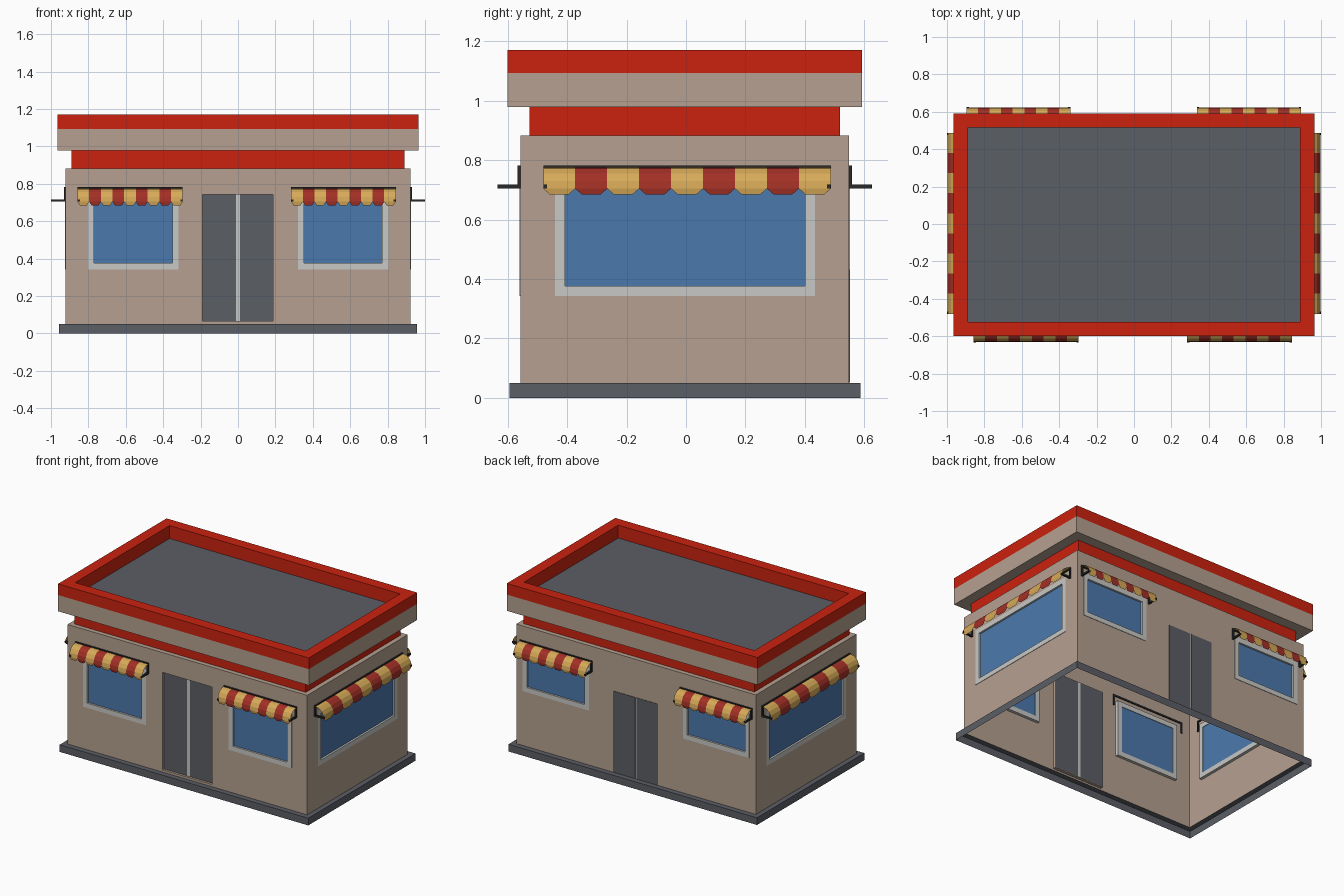
import bpy, bmesh
from mathutils import Vector

if "Cube" in bpy.data.objects:
    bpy.data.objects.remove(bpy.data.objects["Cube"])

CY = -0.004            # body centre in y
HX, HY = 0.9225, 0.553  # wall half sizes


def mat(name, rgb):
    lin = [((c / 255 + 0.055) / 1.055) ** 2.4 if c > 10 else c / 255 / 12.92 for c in rgb]
    m = bpy.data.materials.new(name)
    m.diffuse_color = (*lin, 1)
    m.use_nodes = True
    m.node_tree.nodes["Principled BSDF"].inputs["Base Color"].default_value = m.diffuse_color
    return m


BEIGE = mat("beige_wall", (181, 160, 144))
RED = mat("bright_red", (203, 34, 15))
GREY = mat("dark_grey", (91, 94, 101))
SILVER = mat("silver_frame", (200, 200, 198))
BLUE = mat("blue_glass", (75, 121, 172))
GOLD = mat("awning_gold", (214, 170, 88))
MAROON = mat("awning_red", (163, 48, 38))
BLACK = mat("black_metal", (40, 40, 42))


def finish(bm, name, *mats):
    me = bpy.data.meshes.new(name)
    bm.to_mesh(me)
    bm.free()
    for m in mats:
        me.materials.append(m)
    ob = bpy.data.objects.new(name, me)
    bpy.context.collection.objects.link(ob)
    return ob


OUT = {"front": Vector((0, -1, 0)), "back": Vector((0, 1, 0)),
       "left": Vector((-1, 0, 0)), "right": Vector((1, 0, 0))}


def place(side, u, v, d):
    """Point on a wall: u along it, v up, d outward."""
    if side in ("front", "back"):
        return Vector((u, CY + OUT[side].y * (HY + d), v))
    return Vector((OUT[side].x * (HX + d), u, v))


def quad(bm, pts, outward, index=0):
    f = bm.faces.new([bm.verts.new(p) for p in pts])
    f.normal_update()
    if f.normal.dot(outward) < 0:
        f.normal_flip()
    f.material_index = index


def add_box(bm, side, u0, u1, v0, v1, d0, d1):
    vs = [bm.verts.new(place(side, u, v, d)) for u in (u0, u1) for v in (v0, v1) for d in (d0, d1)]
    for idx in ((0, 1, 3, 2), (4, 6, 7, 5), (0, 4, 5, 1), (2, 3, 7, 6), (0, 2, 6, 4), (1, 5, 7, 3)):
        bm.faces.new([vs[i] for i in idx])


def boxes(name, side, m, *specs):
    bm = bmesh.new()
    for s in specs:
        add_box(bm, side, *s)
    bmesh.ops.recalc_face_normals(bm, faces=bm.faces)
    return finish(bm, name, m)


def border(u0, u1, v0, v1, t, d0, d1):
    """Four boxes forming a rectangular frame of width t inside the bounds."""
    return ((u0, u0 + t, v0, v1, d0, d1), (u1 - t, u1, v0, v1, d0, d1),
            (u0 + t, u1 - t, v0, v0 + t, d0, d1), (u0 + t, u1 - t, v1 - t, v1, d0, d1))


def loft(name, rings, colours, mats, cap=None):
    """Stack of rectangular rings (half x, half y, z); one colour index per band."""
    bm = bmesh.new()
    loops = [[bm.verts.new((sx * hx, CY + sy * hy, z))
              for sx, sy in ((-1, -1), (1, -1), (1, 1), (-1, 1))] for hx, hy, z in rings]
    for a, b, c in zip(loops, loops[1:], colours):
        for i in range(4):
            j = (i + 1) % 4
            bm.faces.new((a[i], a[j], b[j], b[i])).material_index = c
    if cap is not None:
        bm.faces.new(loops[-1]).material_index = cap
    return finish(bm, name, *mats)


# Open base skirt, and the stepped roof with sunken deck
loft("base_skirt", [(0.957, 0.590, 0), (0.957, 0.590, 0.05), (HX, HY, 0.05)], (0, 0), (GREY,))
loft("roof", [(HX, HY, 0.882), (0.89, 0.522, 0.882), (0.89, 0.522, 0.979), (0.965, 0.596, 0.979),
              (0.965, 0.596, 1.092), (0.965, 0.596, 1.17), (0.888, 0.519, 1.17), (0.888, 0.519, 1.08)],
     (0, 1, 0, 0, 1, 1, 1), (BEIGE, RED, GREY), cap=2)


# Thin walls with openings
def wall(side, half, holes):
    bm = bmesh.new()
    lo, hi = (-half, half) if side in ("front", "back") else (CY - half, CY + half)
    us = sorted({lo, hi, *(h[0] for h in holes), *(h[1] for h in holes)})
    vs = sorted({0.05, 0.882, *(h[2] for h in holes), *(h[3] for h in holes)})
    for a, b in zip(us, us[1:]):
        for c, d in zip(vs, vs[1:]):
            mu, mv = (a + b) / 2, (c + d) / 2
            if not any(h[0] < mu < h[1] and h[2] < mv < h[3] for h in holes):
                quad(bm, [place(side, *p, 0) for p in ((a, c), (b, c), (b, d), (a, d))], OUT[side])
    bmesh.ops.remove_doubles(bm, verts=bm.verts, dist=1e-5)
    finish(bm, side + "_wall", BEIGE)


def window(name, side, u0, u1, v0, v1):
    t = 0.033
    boxes(name + "_frame", side, SILVER, *border(u0, u1, v0, v1, t, -0.02, 0.003))
    boxes(name + "_glass", side, BLUE, (u0 + t, u1 - t, v0 + t, v1 - t, -0.016, -0.010))


# Striped barrel awning with chamfered scallops, hung on a black bracket
def awning(name, side, u0, u1, stripes=9):
    profile = ((0.008, 0.776), (0.034, 0.771), (0.056, 0.755), (0.070, 0.730), (0.074, 0.704), (0.071, 0.685))
    bm = bmesh.new()
    w = (u1 - u0) / stripes
    for s in range(stripes):
        a, b = u0 + s * w, u0 + (s + 1) * w
        for k, ((d0, z0), (d1, z1)) in enumerate(zip(profile, profile[1:])):
            cut = 0.2 * w if k == len(profile) - 2 else 0
            quad(bm, [place(side, a, z0, d0), place(side, b, z0, d0),
                      place(side, b - cut, z1, d1), place(side, a + cut, z1, d1)],
                 OUT[side] + Vector((0, 0, 0.6)), s % 2)
    bmesh.ops.remove_doubles(bm, verts=bm.verts, dist=1e-5)
    finish(bm, name + "_cloth", GOLD, MAROON)
    t = 0.012
    parts = [(u0, u1, 0.770, 0.782, -0.006, 0.009)]
    for e in (u0, u1 - t):
        parts += [(e, e + t, 0.705, 0.770, -0.006, 0.009), (e, e + t, 0.705, 0.717, 0.009, 0.077)]
    boxes(name + "_bracket", side, BLACK, *parts)


WINDOWS = {"front": [(-0.802, -0.318, 0.343, 0.735), (0.320, 0.804, 0.343, 0.735)],
           "back": [(-0.872, -0.362, 0.43, 0.735), (0.362, 0.872, 0.43, 0.735)],
           "left": [(-0.44, 0.434, 0.343, 0.735)],
           "right": [(-0.44, 0.434, 0.343, 0.735)]}
AWNINGS = {"front": [(-0.858, -0.296), (0.284, 0.844)],
           "back": [(-0.895, -0.34), (0.336, 0.893)],
           "left": [(-0.48, 0.487)],
           "right": [(-0.48, 0.487)]}
DOORWAY = (-0.195, 0.192, 0.062, 0.748)

for side in OUT:
    holes = WINDOWS[side] + ([DOORWAY] if side == "front" else [])
    wall(side, HX if side in ("front", "back") else HY, holes)
    for i, rect in enumerate(WINDOWS[side], 1):
        window(f"{side}_window_{i}", side, *rect)
    for i, span in enumerate(AWNINGS[side], 1):
        awning(f"{side}_awning_{i}", side, *span)

# Recessed front double door with jamb and silver centre strip
boxes("front_door_jamb", "front", BEIGE, *border(*DOORWAY, 0.004, -0.022, 0))
boxes("front_door_leaves", "front", GREY, (-0.191, -0.012, 0.066, 0.744, -0.022, -0.016),
      (0.010, 0.188, 0.066, 0.744, -0.022, -0.016))
boxes("front_door_strip", "front", SILVER, (-0.012, 0.010, 0.066, 0.744, -0.022, -0.013))

# Flush back door
boxes("back_door_leaves", "back", GREY, (-0.17, -0.005, 0.052, 0.617, -0.002, 0.003),
      (0.005, 0.174, 0.052, 0.617, -0.002, 0.003))
boxes("back_door_strip", "back", SILVER, (-0.005, 0.005, 0.052, 0.617, -0.002, 0.002))
